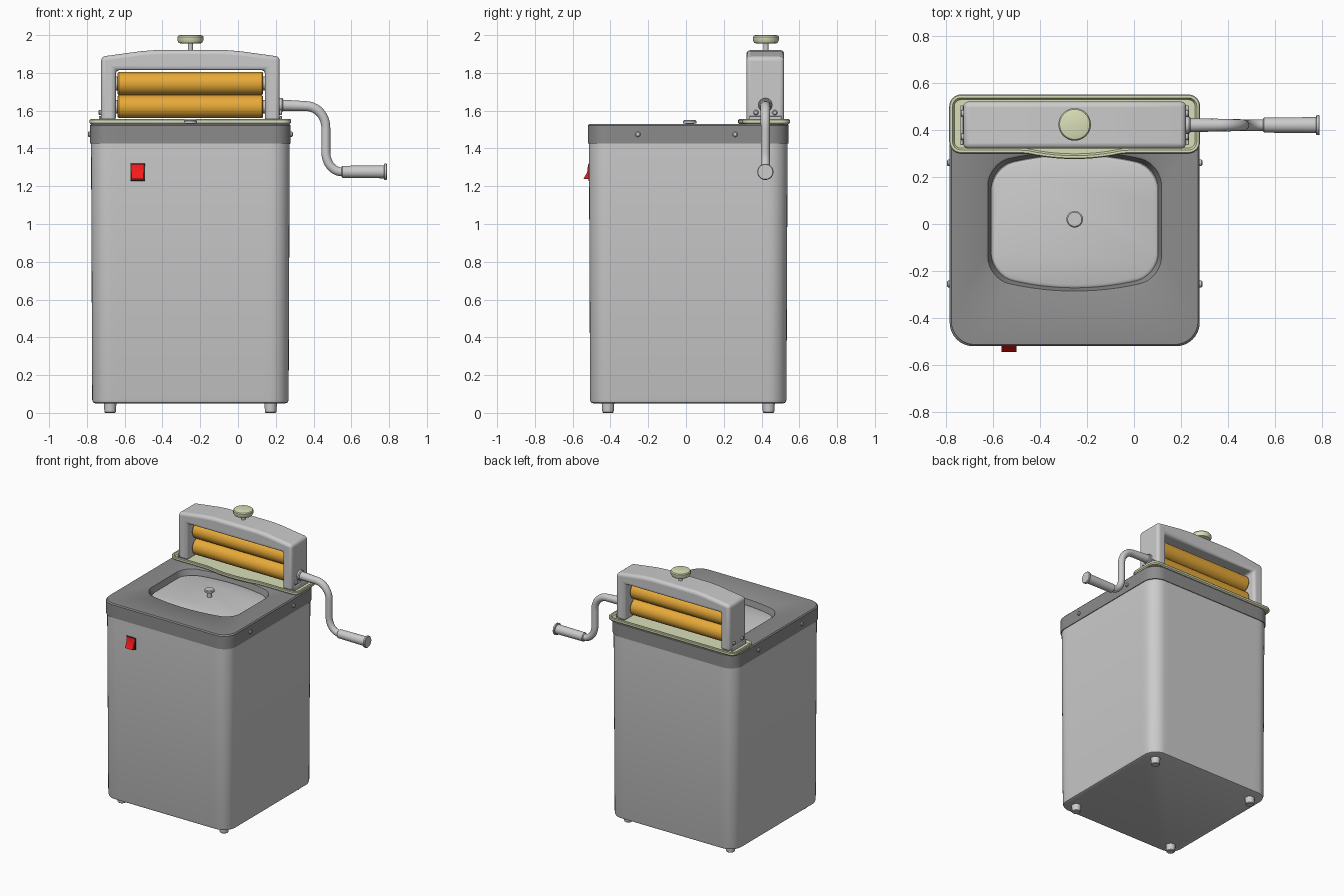
import bpy, bmesh, math
from mathutils import Vector

if "Cube" in bpy.data.objects:
    bpy.data.objects.remove(bpy.data.objects["Cube"])

CX, CY = -0.252, 0.012      # cabinet centre
WX, WY = -0.252, 0.42       # wringer centre
parts = []


def material(name, rgb):
    m = bpy.data.materials.new(name)
    m.use_nodes = True
    m.diffuse_color = (*rgb, 1)
    m.node_tree.nodes["Principled BSDF"].inputs["Base Color"].default_value = (*rgb, 1)
    return m


dark = material("dark_grey", (0.26, 0.26, 0.26))
olive = material("olive", (0.70, 0.74, 0.48))
amber = material("amber", (0.80, 0.40, 0.04))
red = material("red", (0.95, 0.01, 0.01))
black = material("black", (0.03, 0.03, 0.03))


def loft(name, rings, mat=None):
    """Skin a stack of equal-length rings and cap both ends."""
    bm = bmesh.new()
    loops = [[bm.verts.new(p) for p in ring] for ring in rings]
    n = len(loops[0])
    for a, b in zip(loops, loops[1:]):
        for i in range(n):
            j = (i + 1) % n
            bm.faces.new((a[i], a[j], b[j], b[i]))
    bm.faces.new(loops[0][::-1])
    bm.faces.new(loops[-1])
    bmesh.ops.recalc_face_normals(bm, faces=bm.faces)
    me = bpy.data.meshes.new(name)
    bm.to_mesh(me)
    bm.free()
    ob = bpy.data.objects.new(name, me)
    bpy.context.collection.objects.link(ob)
    if mat:
        me.materials.append(mat)
    parts.append(ob)
    return ob


def rounded(cx, cy, hx, hy, r, z, steps=24, warp=None):
    """Rounded rectangle at height z; warp(x, y) shifts y relative to the centre."""
    arcs = []
    for q, (sx, sy) in enumerate(((1, 1), (-1, 1), (-1, -1), (1, -1))):
        arcs.append([Vector((sx * (hx - r) + r * math.cos(t), sy * (hy - r) + r * math.sin(t), 0))
                     for t in ((q + i / 8) * math.pi / 2 for i in range(9))])
    pts = []
    for q in range(4):
        pts += arcs[q]
        start, end = arcs[q][-1], arcs[(q + 1) % 4][0]
        pts += [start.lerp(end, i / steps) for i in range(1, steps)]
    return [(cx + p.x, cy + p.y + (warp(p.x, p.y) if warp else 0), z) for p in pts]


def lathe(name, profile, at, axis="Z", mat=None, n=32):
    """Turn (radius, offset) pairs round an axis through the point at."""
    rings = []
    for r, h in profile:
        ring = []
        for i in range(n):
            a, b = r * math.cos(math.tau * i / n), r * math.sin(math.tau * i / n)
            v = (a, b, h) if axis == "Z" else (h, a, b)
            ring.append(Vector(at) + Vector(v))
        rings.append(ring)
    return loft(name, rings, mat)


def prism(name, outline, axis, lo, hi, mat=None, bevel=0, segments=3):
    """Extrude a 2D outline along X (outline in yz) or Y (outline in xz)."""
    put = (lambda a, b, c: (c, a, b)) if axis == "X" else (lambda a, b, c: (a, c, b))
    ob = loft(name, [[put(a, b, c) for a, b in outline] for c in (lo, hi)], mat)
    if bevel:
        mod = ob.modifiers.new("bevel", "BEVEL")
        mod.width, mod.segments = bevel, segments
        mod.limit_method, mod.angle_limit = "ANGLE", math.radians(30)
    return ob


def rect(a0, a1, b0, b1):
    return [(a0, b0), (a1, b0), (a1, b1), (a0, b1)]


# Cabinet body, widening slightly toward the top
loft("cabinet_body", [rounded(CX, CY, h, h, r, z) for h, r, z in
     ((0.502, 0.08, 0.05), (0.515, 0.093, 0.055), (0.52, 0.098, 0.07), (0.526, 0.10, 1.43))])

# Deck with a recessed hatch well
HX, HY, BULGE = 0.377, 0.25, 0.055


def hatch(inset, z):
    hx, hy = HX - inset, HY - inset
    bow = lambda x, y: BULGE * (1 - (x / hx) ** 2) * max(-1, min(1, y / (hy - 0.06)))
    return rounded(CX, CY, hx, hy, 0.09, z, warp=bow)


deck = [rounded(CX, CY, h, h, 0.10, z) for h, z in
        ((0.522, 1.425), (0.531, 1.425), (0.531, 1.522), (0.524, 1.53))]
loft("top_deck", deck + [hatch(0, 1.53), hatch(0.008, 1.525), hatch(0.022, 1.485)], dark)
loft("hatch_panel", [hatch(0.027, 1.48), hatch(0.027, 1.489), hatch(0.036, 1.493)])
lathe("hatch_knob", [(0.018, 0), (0.018, 0.04), (0.035, 0.043), (0.035, 0.055), (0.03, 0.06)],
      (CX, 0.02, 1.49))

# Feet
for sx in (-1, 1):
    for sy in (-1, 1):
        lathe("foot", [(0.026, 0), (0.03, 0.004), (0.034, 0.06)],
              (CX + sx * 0.425, CY + sy * 0.425, 0))

# Deck side screws
for s in (-1, 1):
    for y in (-0.255, 0.26):
        lathe("deck_screw", [(0.014, 0), (0.014, s * 0.012), (0.009, s * 0.017)],
              (CX + s * 0.526, y, 1.475), "X", n=16)

# Rocker switch
prism("switch_bezel", rect(-0.57, -0.492, 1.228, 1.32), "Y", -0.517, -0.49, black, 0.003, 2)
prism("switch_rocker", [(-0.50, 1.24), (-0.543, 1.238), (-0.523, 1.275), (-0.519, 1.314), (-0.50, 1.314)],
      "X", -0.563, -0.499, red)


# Drip tray with a raised rim and a bowed pouring lip
def tray(inset, z):
    def lip(x, y):
        return -0.024 * (1 - (x / 0.21) ** 2) if y < 0 and abs(x) < 0.21 else 0
    return rounded(CX, 0.425, 0.533 - inset, 0.125 - inset, 0.05 - inset, z, warp=lip)


loft("drip_tray", [tray(0.008, 1.528), tray(0, 1.536), tray(0, 1.55), tray(0.004, 1.555),
                   tray(0.014, 1.555), tray(0.022, 1.541)], olive)

# Wringer frame: an arched, inverted U
half = [(0.395, 1.54), (0.395, 1.815)]
outer = [(0.18, 1.921), (0.26, 1.915), (0.473, 1.886), (0.473, 1.54)]
right = [(WX + x, z) for x, z in outer + half]
left = [(WX - x, z) for x, z in reversed(outer + half)]
prism("wringer_frame", right + left, "Y", WY - 0.10, WY + 0.10, None, 0.022, 4)

# Frame side brackets and their screws
for s in (-1, 1):
    x = WX + s * 0.473
    prism("frame_bracket", rect(WY - 0.085, WY + 0.085, 1.54, 1.572), "X",
          min(x, x + s * 0.012), max(x, x + s * 0.012), None, 0.004, 2)
    for y in (-0.05, 0.05):
        lathe("frame_screw", [(0.014, 0), (0.014, s * 0.008), (0.009, s * 0.013)],
              (x, WY + y, 1.59), "X", n=16)

# Rollers with axles
for name, z in (("lower_roller", 1.621), ("upper_roller", 1.744)):
    lathe(name, [(0.055, -0.385), (0.061, -0.379), (0.061, 0.379), (0.055, 0.385)],
          (WX, WY, z), "X", amber, 48)
    lathe(name + "_axle", [(0.036, -0.41), (0.036, 0.41)], (WX, WY, z), "X")

# Pressure screw and knob
lathe("pressure_screw", [(0.014, 0), (0.014, 0.06)], (WX, WY + 0.003, 1.91), n=20)
lathe("pressure_knob", [(0.05, 0), (0.062, 0.004), (0.069, 0.018), (0.069, 0.035), (0.064, 0.042), (0.055, 0.045)],
      (WX, WY + 0.003, 1.955), mat=olive, n=40)

# Crank arm: tapering bent rod
bend_a, bend_b = Vector((0.465, WY, 1.624)), Vector((0.465, WY, 1.276))
path = [((0.20, 1.63), 0.031, None, None), ((0.36, 1.624), 0.027, None, bend_a),
        ((0.465, 1.51), 0.024, bend_a, None), ((0.465, 1.38), 0.024, None, bend_b),
        ((0.55, 1.276), 0.024, bend_b, None), ((0.60, 1.276), 0.024, None, None)]
curve = bpy.data.curves.new("crank_arm", "CURVE")
curve.dimensions = "3D"
curve.bevel_depth, curve.bevel_resolution = 1, 5
curve.resolution_u, curve.use_fill_caps = 10, True
spline = curve.splines.new("BEZIER")
spline.bezier_points.add(len(path) - 1)
spots = [Vector((x, WY, z)) for (x, z), *_ in path]
for i, (bp, (_, radius, before, after)) in enumerate(zip(spline.bezier_points, path)):
    p = spots[i]
    bp.handle_left_type = bp.handle_right_type = "FREE"
    bp.co, bp.radius = p, radius
    bp.handle_left = p.lerp(before or spots[max(i - 1, 0)], 0.55 if before else 0.33)
    bp.handle_right = p.lerp(after or spots[min(i + 1, len(spots) - 1)], 0.55 if after else 0.33)
crank = bpy.data.objects.new("crank_arm", curve)
bpy.context.collection.objects.link(crank)

# Crank collar and hand grip
lathe("crank_collar", [(0.037, 0), (0.037, 0.018), (0.032, 0.024)], (0.215, WY, 1.63), "X")
lathe("crank_grip", [(0.026, 0), (0.032, 0.005), (0.034, 0.225), (0.043, 0.227), (0.043, 0.237), (0.039, 0.241)],
      (0.548, WY, 1.276), "X")

# Smooth shading with crisp edges
bpy.ops.object.select_all(action="DESELECT")
for ob in parts:
    ob.select_set(True)
bpy.context.view_layer.objects.active = parts[0]
bpy.ops.object.shade_smooth_by_angle(angle=math.radians(35))
